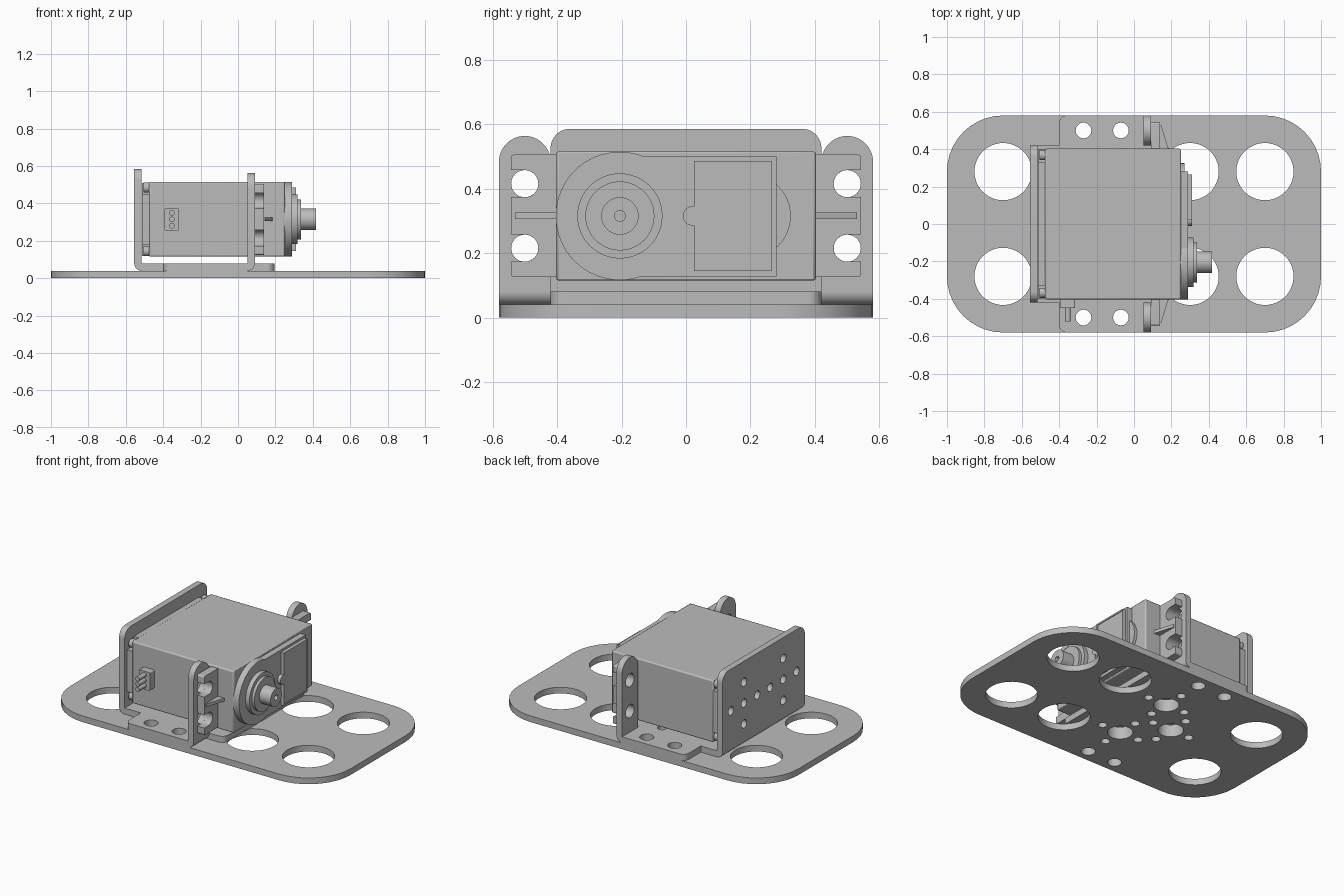
import bpy, bmesh, math
from mathutils import Vector

cube = bpy.data.objects.get("Cube")
if cube:
    bpy.data.objects.remove(cube, do_unlink=True)

grey = bpy.data.materials.new("light grey")
grey.use_nodes = True
grey.diffuse_color = (0.5, 0.5, 0.5, 1)
grey.node_tree.nodes["Principled BSDF"].inputs["Base Color"].default_value = (0.5, 0.5, 0.5, 1)


def rounded(corners, steps=10):
    """Outline from (u, v, radius) corners with right-angle fillets."""
    out = []
    for i, (u, v, r) in enumerate(corners):
        p = Vector((u, v))
        if r == 0:
            out.append(p)
            continue
        a = p + (Vector(corners[i - 1][:2]) - p).normalized() * r
        b = p + (Vector(corners[(i + 1) % len(corners)][:2]) - p).normalized() * r
        c = a + b - p
        for k in range(steps + 1):
            t = math.pi / 2 * k / steps
            out.append(c + (a - c) * math.cos(t) + (b - c) * math.sin(t))
    return out


def rect(u0, u1, v0, v1, r=0):
    return rounded([(u0, v0, r), (u1, v0, r), (u1, v1, r), (u0, v1, r)])


def circle(u, v, r, n=32):
    return [Vector((u + r * math.cos(2 * math.pi * k / n),
                    v + r * math.sin(2 * math.pi * k / n))) for k in range(n)]


PLACE = {"x": lambda u, v, w: (w, u, v),
         "y": lambda u, v, w: (u, w, v),
         "z": lambda u, v, w: (u, v, w)}


def solid(name, axis, lo, hi, outline, holes=(), bevel=0):
    """Extrude a 2D outline with holes along an axis from lo to hi."""
    curve = bpy.data.curves.new(name, "CURVE")
    curve.dimensions = "2D"
    curve.fill_mode = "BOTH"
    curve.extrude = (hi - lo) / 2
    for loop in [outline, *holes]:
        spline = curve.splines.new("POLY")
        spline.points.add(len(loop) - 1)
        for point, co in zip(spline.points, loop):
            point.co = (co[0], co[1], 0, 1)
        spline.use_cyclic_u = True
    temp = bpy.data.objects.new(name + "_curve", curve)
    bpy.context.collection.objects.link(temp)
    deps = bpy.context.evaluated_depsgraph_get()
    mesh = bpy.data.meshes.new_from_object(temp.evaluated_get(deps))
    bpy.data.objects.remove(temp, do_unlink=True)
    bpy.data.curves.remove(curve)

    bm = bmesh.new()
    bm.from_mesh(mesh)
    for v in bm.verts:
        v.co = PLACE[axis](v.co.x, v.co.y, v.co.z + (lo + hi) / 2)
    bmesh.ops.remove_doubles(bm, verts=bm.verts, dist=0.0001)
    bmesh.ops.recalc_face_normals(bm, faces=bm.faces)
    bm.to_mesh(mesh)
    bm.free()
    mesh.materials.clear()
    mesh.materials.append(grey)
    obj = bpy.data.objects.new(name, mesh)
    bpy.context.collection.objects.link(obj)
    bpy.ops.object.select_all(action="DESELECT")
    obj.select_set(True)
    bpy.context.view_layer.objects.active = obj
    bpy.ops.object.shade_smooth_by_angle(angle=math.radians(30))
    if bevel:
        mod = obj.modifiers.new("edge", "BEVEL")
        mod.width = bevel
        mod.segments = 2
    return obj


def plus_holes(u, v, spread=0.135, r=0.027):
    return [circle(u + a * spread, v + b * spread, r, 16)
            for a, b in ((1, 0), (-1, 0), (0, 1), (0, -1))]


MID = 0.315  # height of the motor axis
SIDES = (("left", 1), ("right", -1))

# Base plate with lightening holes and screw patterns
wing_holes = [circle(x, y, 0.042, 20) for x in (-0.27, -0.07) for y in (-0.5, 0.5)]
hubs = [(-0.07, 0.21), (-0.07, -0.21), (-0.28, 0)]
pattern = [circle(u, v, 0.075) for u, v in hubs]
for hub in hubs:
    pattern += plus_holes(*hub)
big = [circle(x, y, 0.153, 48) for x in (-0.7, 0.3, 0.7) for y in (-0.28, 0.28)]
solid("base_plate", "z", 0, 0.04, rect(-1, 1, -0.58, 0.58, 0.3), big + wing_holes + pattern)

# Bracket floor: tongue in front, wings at the sides
half = [(0.195, 0.42, 0.04), (0.05, 0.42, 0), (0.05, 0.58, 0), (-0.4, 0.58, 0.04),
        (-0.4, 0.42, 0), (-0.515, 0.42, 0)]
other = [(x, -y, r) for x, y, r in reversed(half)]
solid("bracket_floor", "z", 0.04, 0.08, rounded(half + other), wing_holes + pattern)

# Bracket back wall with two five-hole patterns
wall_holes = []
for y in (-0.2, 0.2):
    wall_holes += plus_holes(y, MID) + [circle(y, MID, 0.027, 16)]
solid("bracket_back_wall", "x", -0.555, -0.515,
      rounded([(-0.42, 0.08, 0), (0.42, 0.08, 0), (0.42, 0.585, 0.06), (-0.42, 0.585, 0.06)]),
      wall_holes)
solid("back_bend", "y", -0.42, 0.42,
      rounded([(-0.515, 0.08, 0), (-0.555, 0.08, 0), (-0.555, 0.04, 0.0399), (-0.515, 0.04, 0)]))

# Bracket ears with their bends
for side, s in SIDES:
    a, b = sorted((0.42 * s, 0.58 * s))
    solid(side + "_bracket_ear", "x", 0.05, 0.09,
          rounded([(a, 0.08, 0), (b, 0.08, 0), (b, 0.563, 0.0799), (a, 0.563, 0.0799)]),
          [circle(0.5 * s, MID + d, 0.042) for d in (-0.1, 0.1)])
    solid(side + "_ear_bend", "y", a, b,
          rounded([(0.05, 0.08, 0), (0.09, 0.08, 0), (0.09, 0.04, 0.0399), (0.05, 0.04, 0)]))

# Motor case and rear cover
solid("motor_case", "x", -0.475, 0.25, rect(-0.403, 0.403, 0.115, 0.515), bevel=0.008)
solid("rear_cover_wide", "x", -0.512, -0.47, rect(-0.4, 0.4, 0.18, 0.45))
solid("rear_cover_tall", "x", -0.512, -0.47, rect(-0.33, 0.33, 0.12, 0.51))
for side, s in SIDES:
    for level, d in (("upper", 0.17), ("lower", -0.17)):
        solid(f"{side}_{level}_screw", "x", -0.505, -0.47, circle(0.368 * s, MID + d, 0.027, 20))

    # Mounting flange with open slots, and its stiffening rib
    notch = []
    for d in (-0.1, 0.1):
        z = MID + d
        notch += [(0.543 * s, z - 0.042, 0), (0.458 * s, z - 0.042, 0.0419),
                  (0.458 * s, z + 0.042, 0.0419), (0.543 * s, z + 0.042, 0)]
    solid(side + "_flange", "x", 0.09, 0.14,
          rounded([(0.4 * s, 0.125, 0), (0.543 * s, 0.125, 0.01), *notch,
                   (0.543 * s, 0.505, 0.01), (0.4 * s, 0.505, 0)]))
    solid(side + "_rib", "z", MID - 0.01, MID + 0.01,
          [(0.135, 0.4 * s), (0.135, 0.53 * s), (0.145, 0.53 * s), (0.185, 0.4 * s)])

# Gearbox front: round boss, raised block, framed panel, idler bump
AXIS = -0.205
solid("gear_boss", "x", 0.245, 0.29, circle(AXIS, MID, 0.199, 64))
solid("gear_block", "x", 0.245, 0.288, rect(AXIS, 0.28, 0.127, 0.5))
solid("idler_bump", "x", 0.245, 0.27, circle(0.195, MID, 0.13, 48))
solid("panel_frame", "x", 0.285, 0.31, rect(0.025, 0.265, 0.145, 0.485),
      [rect(0.038, 0.262, 0.155, 0.475)])
solid("panel", "x", 0.285, 0.306, rect(0.038, 0.262, 0.155, 0.475))
solid("panel_pin", "x", 0.285, 0.31, circle(0.02, MID, 0.03, 24))

# Stepped collar and hollow output shaft
solid("collar_wide", "x", 0.285, 0.318, circle(AXIS, MID, 0.132, 48))
solid("collar_narrow", "x", 0.31, 0.336, circle(AXIS, MID, 0.107, 48))
solid("output_shaft", "x", 0.33, 0.416, circle(AXIS, MID, 0.058), [circle(AXIS, MID, 0.017, 16)])

# Cable connector with three pins
solid("connector", "y", -0.45, -0.4, rect(-0.393, -0.315, 0.255, 0.373, 0.006))
for k in (-1, 0, 1):
    solid(f"connector_pin_{k + 2}", "y", -0.52, -0.44, circle(-0.354, MID + k * 0.034, 0.015, 16))
